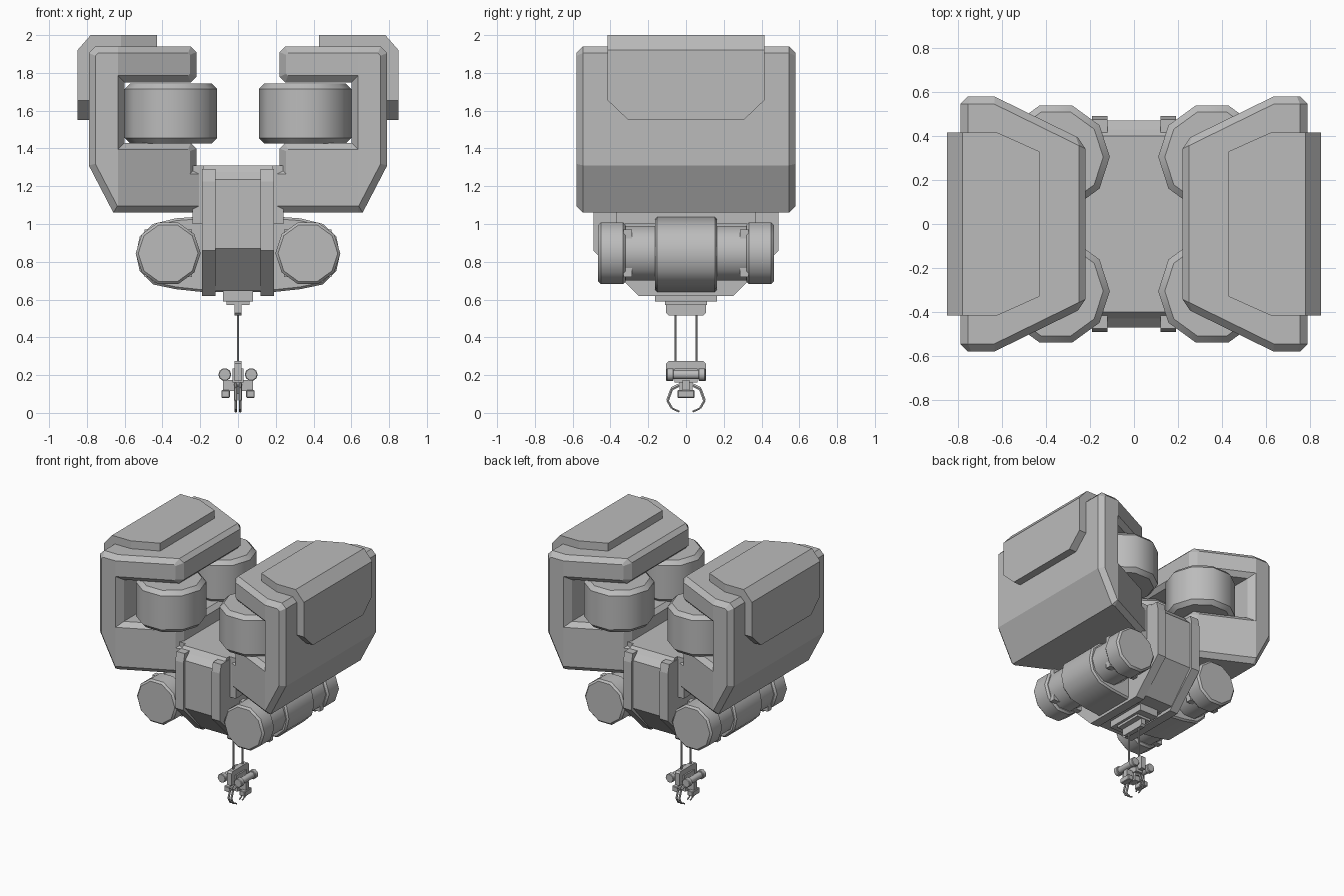
import bpy, bmesh, math
from mathutils import Vector

if "Cube" in bpy.data.objects:
    bpy.data.objects.remove(bpy.data.objects["Cube"], do_unlink=True)

grey = bpy.data.materials.new("plain grey")
grey.use_nodes = True
grey.diffuse_color = (0.5, 0.5, 0.5, 1)
grey.node_tree.nodes["Principled BSDF"].inputs["Base Color"].default_value = (0.5, 0.5, 0.5, 1)


def finish(name, bm, smooth=None, bevel=0):
    bmesh.ops.recalc_face_normals(bm, faces=bm.faces)
    mesh = bpy.data.meshes.new(name)
    bm.to_mesh(mesh)
    bm.free()
    mesh.materials.append(grey)
    obj = bpy.data.objects.new(name, mesh)
    bpy.context.collection.objects.link(obj)
    if bevel:
        mod = obj.modifiers.new("edge", "BEVEL")
        mod.width, mod.segments = bevel, 1
        mod.limit_method, mod.angle_limit = "ANGLE", math.radians(50)
    if smooth:
        bpy.ops.object.select_all(action="DESELECT")
        obj.select_set(True)
        bpy.context.view_layer.objects.active = obj
        bpy.ops.object.shade_smooth_by_angle(angle=math.radians(smooth))
    return obj


def loft(bm, rings, caps=True):
    rows = [[bm.verts.new(p) for p in ring] for ring in rings]
    n = len(rows[0])
    for a, b in zip(rows, rows[1:]):
        for i in range(n):
            j = (i + 1) % n
            bm.faces.new((a[i], a[j], b[j], b[i]))
    if caps:
        bm.faces.new(rows[0])
        bm.faces.new(rows[-1])
    return rows


def prism(bm, pts, axis, a, b):
    """Extrude a 2D outline along the given axis from a to b."""
    def place(p, t):
        c = list(p)
        c.insert("xyz".index(axis), t)
        return c
    loft(bm, [[place(p, t) for p in pts] for t in (a, b)])


def solid(name, pts, axis, a, b, smooth=None, bevel=0):
    bm = bmesh.new()
    prism(bm, pts, axis, a, b)
    return finish(name, bm, smooth, bevel)


def box(name, x, y, z, bevel=0):
    return solid(name, [(x[0], y[0]), (x[1], y[0]), (x[1], y[1]), (x[0], y[1])],
                 "z", z[0], z[1], bevel=bevel)


def mirrored(half):
    return half + [(-u, v) for u, v in reversed(half)]


def lathe(name, start, end, profile, n=10):
    """Turned part from start to end; profile holds (distance, radius)."""
    start, d = Vector(start), (Vector(end) - Vector(start)).normalized()
    u = Vector((1, 0, 0)) if abs(d.x) < 0.9 else Vector((0, 1, 0))
    u = (u - d * u.dot(d)).normalized()
    v = d.cross(u)
    bm = bmesh.new()
    loft(bm, [[start + d * t + (u * math.cos(k * math.tau / n) + v * math.sin(k * math.tau / n)) * r
               for k in range(n)] for t, r in profile])
    return finish(name, bm, smooth=40)


def rod(name, p, q, r, edge=0.0, n=10):
    h = (Vector(q) - Vector(p)).length
    prof = [(0, r), (h, r)]
    if edge:
        prof = [(0, r - edge), (edge, r), (h - edge, r), (h, r - edge)]
    return lathe(name, p, q, prof, n)


def inset(pts, d):
    """Move a clockwise-or-not outline inward by d with mitred corners."""
    n = len(pts)
    area = sum(pts[i - 1][0] * pts[i][1] - pts[i][0] * pts[i - 1][1] for i in range(n))
    s = 1 if area > 0 else -1
    out = []
    for i in range(n):
        p0, p, p1 = (Vector(pts[k % n]) for k in (i - 1, i, i + 1))
        e0, e1 = (p - p0).normalized(), (p1 - p).normalized()
        n0, n1 = Vector((-e0.y, e0.x)) * s, Vector((-e1.y, e1.x)) * s
        m = n0 + n1
        out.append(tuple(p + m * (2 * d / m.length_squared)))
    return out


# C-shaped side housings, front and back faces tapering towards the middle
EDGE, CREASE = 0.035, 0.635
outline = [(.755, 1.94), (.79, 1.905), (.79, 1.31), (.66, 1.06), (CREASE, 1.06),
           (.10, 1.06), (.10, 1.30), (.22, 1.30), (.22, 1.40), (.25, 1.43),
           (.60, 1.43), (.60, 1.75), (.25, 1.75), (.22, 1.78), (.22, 1.91),
           (.25, 1.94), (CREASE, 1.94)]
rim = inset(outline, EDGE)


def depth(x):
    return 0.58 - max(0, CREASE - x) * 0.49


def housing(name, side):
    bm = bmesh.new()
    rings = []
    for pts, cut, s in ((rim, 0, -1), (outline, EDGE, -1), (outline, EDGE, 1), (rim, 0, 1)):
        rings.append([(side * x, s * (depth(x) - cut), z) for x, z in pts])
    rows = loft(bm, rings, caps=False)
    for row in (rows[0], rows[-1]):
        bm.faces.new([row[16]] + row[0:5] + row[10:12])   # spine
        bm.faces.new(row[4:11])                           # lower arm
        bm.faces.new(row[11:17])                          # upper arm
    finish(name, bm)


for label, s in (("left", 1), ("right", -1)):
    housing(label + "_housing", s)

    # Armour plate wrapping over the top outer corner
    bm = bmesh.new()
    prism(bm, [(s * x, y) for x, y in [(.78, .415), (.62, .415), (.43, .33),
                                       (.43, -.33), (.62, -.415), (.78, -.415)]], "z", 1.92, 2.0)
    prism(bm, mirrored([(.415, 1.92), (.415, 1.655), (.305, 1.55)]), "x", s * .77, s * .85)
    prism(bm, [(s * .78, 2.0), (s * .85, 1.92), (s * .78, 1.92)], "y", -.415, .415)
    finish(label + "_armour_plate", bm)

    # Upright drums inside the housings
    for end, e in (("front", -1), ("back", 1)):
        c = (s * .355, e * .305)
        rod(f"{label}_{end}_drum", (*c, 1.425), (*c, 1.745), .245, .03)

    # Lower thruster pod: band, core, collars and end caps
    band = [(0, 1.04), (.19, 1.04), (.33, 1.03), (.45, 1.0), (.52, .935), (.54, .84),
            (.52, .75), (.45, .68), (.33, .655), (.19, .64), (0, .64)]
    solid(label + "_pod_band", [(s * x, z) for x, z in band], "y", -.165, .165, 40, .012)
    x = s * .37
    rod(label + "_pod_core", (x, -.35, .845), (x, .35, .845), .152)
    for end, e in (("front", -1), ("back", 1)):
        rod(f"{label}_{end}_pod_cap", (x, e * .32, .845), (x, e * .465, .845), .172, .014)
        for i, a in enumerate((.25, .75, 1.25, 1.75)):
            # lugs reaching inwards from the cap
            dx, dz = math.cos(a * math.pi) * .115, math.sin(a * math.pi) * .115
            ys = sorted((e * .285, e * .33))
            box(f"{label}_{end}_lug_{i}", (x + dx - .045, x + dx + .045), ys,
                (.845 + dz - .045, .845 + dz + .045))

    # Ribs running round the central hull
    xs = sorted((s * .12, s * .19))
    solid(label + "_hull_rib", mirrored([(.43, 1.29), (.475, 1.29), (.49, 1.225),
                                         (.49, .86), (.25, .62)]), "x", *xs)

# Central hull
solid("central_hull", mirrored([(.40, 1.31), (.43, 1.275), (.47, 1.235), (.47, .87), (.27, .645)]),
      "x", -.185, .185)
box("hull_bridge", (-.24, .24), (-.37, .37), (1.0, 1.31))

# Stepped winch mount under the hull
box("winch_base", (-.08, .08), (-.165, .165), (.59, .66))
box("winch_step", (-.06, .06), (-.11, .11), (.572, .60))
solid("winch_block", mirrored([(.105, .59), (.105, .53), (.09, .515)]), "x", -.018, .018)

# Cables
for label, y in (("front", -.055), ("back", .055)):
    rod(label + "_cable", (0, y, .26), (0, y, .53), .006, n=8)

# Grabber body
solid("grabber_plate", mirrored([(.09, .275), (.105, .262), (.105, .17), (.07, .17), (.05, .235)]),
      "x", -.018, .018)
box("grabber_core", (-.03, .03), (-.06, .06), (.16, .235))
box("grabber_neck", (-.022, .022), (-.035, .035), (.10, .17))
for label, s in (("left", 1), ("right", -1)):
    x = s * .07
    rod(label + "_grabber_cylinder", (x, -.07, .203), (x, .07, .203), .025)
    for end, e in (("front", -1), ("back", 1)):
        rod(f"{label}_{end}_grabber_cap", (x, e * .065, .203), (x, e * .102, .203), .034, .004)
    box(label + "_grabber_arm", sorted((s * .02, s * .08)), (-.018, .018), (.115, .175))
    box(label + "_grabber_lamp", sorted((s * .043, s * .088)), (-.045, .045), (.08, .12), .004)

    # Claw fingers curling inwards at the tips
    for end, e in (("front", -1), ("back", 1)):
        path = [(.03, .15), (.075, .128), (.098, .065), (.075, .025), (.035, .006)]
        for i, (a, b) in enumerate(zip(path, path[1:])):
            rod(f"{label}_{end}_finger_{i}", (s * .012, e * a[0], a[1]),
                (s * .012, e * b[0], b[1]), .010 - .0015 * i, n=6)
